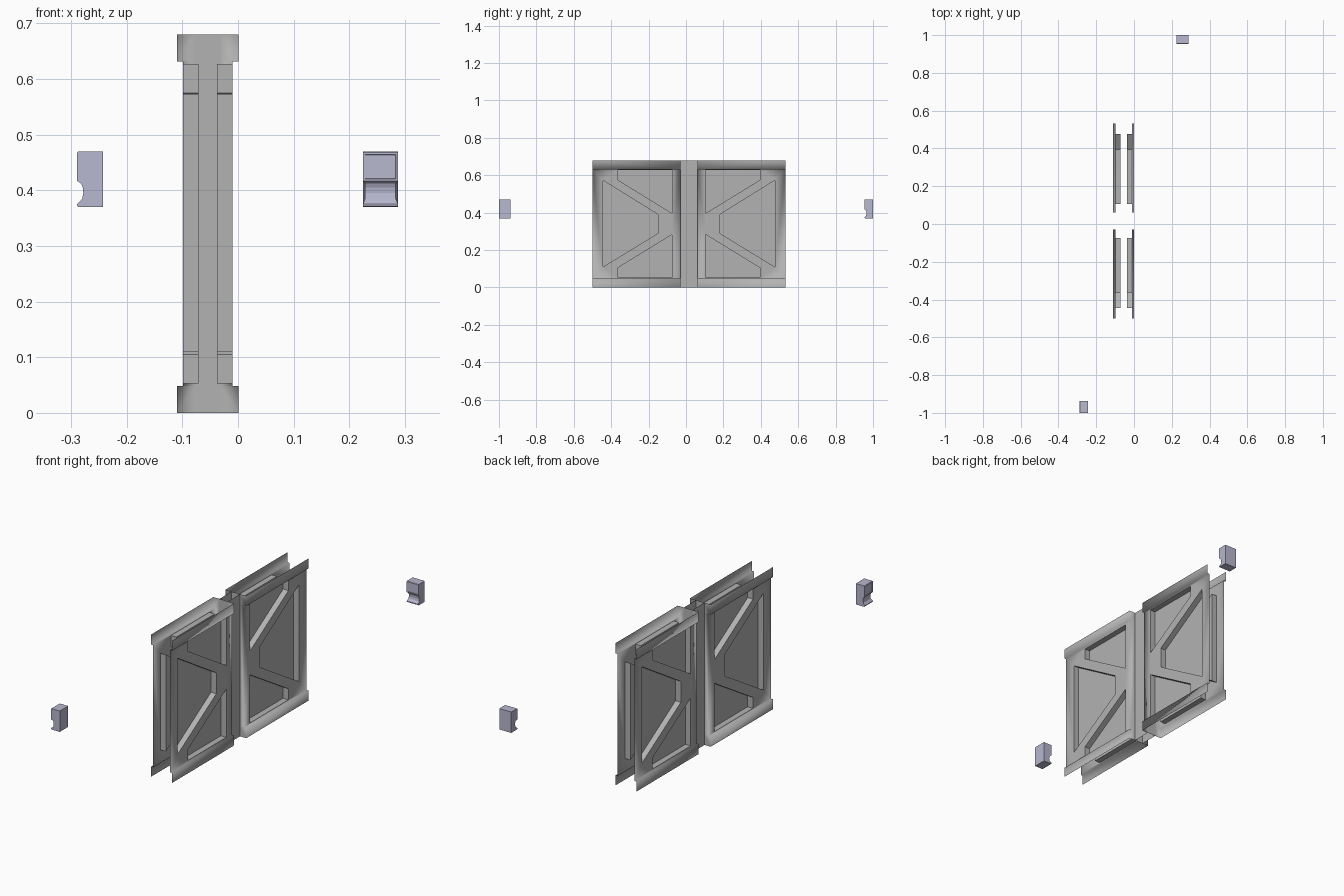
import bpy, bmesh, math

if "Cube" in bpy.data.objects:
    bpy.data.objects.remove(bpy.data.objects["Cube"])

AXIS = (-0.0545, 0.0155, 0)      # centre line of the double door
RAIL, SKIN, POST, PANEL = 0.0555, 0.0445, 0.0225, 0.0165   # depths from the centre plane
IN, OUT = 0.0455, 0.5155         # inner and outer ends of one leaf
Z0, Z1, Z2, Z3 = 0.0, 0.048, 0.632, 0.68


def material(name, rgb):
    m = bpy.data.materials.new(name)
    m.diffuse_color = (*rgb, 1)
    m.use_nodes = True
    m.node_tree.nodes["Principled BSDF"].inputs["Base Color"].default_value = m.diffuse_color
    return m


grey = material("grey metal", (0.45, 0.45, 0.45))
lavender = material("lavender plastic", (0.48, 0.48, 0.63))


def finish(name, bm, mat, loc=(0, 0, 0)):
    bmesh.ops.remove_doubles(bm, verts=bm.verts, dist=1e-5)
    me = bpy.data.meshes.new(name)
    bm.to_mesh(me)
    bm.free()
    me.materials.append(mat)
    ob = bpy.data.objects.new(name, me)
    ob.location = loc
    bpy.context.collection.objects.link(ob)
    return ob


def face(bm, pts):
    return bm.faces.new([bm.verts.new(p) for p in pts])


def mirror_xy(ob):
    m = ob.modifiers.new("mirror", 'MIRROR')
    m.use_axis = (True, True, False)
    m.use_mirror_merge = False


# Recess outlines on a leaf: (distance from middle, height)
side = [(0.165, 0.29), (0.46, 0.11), (0.46, 0.573), (0.165, 0.39)]
low = [(0.09, 0.053), (0.38, 0.053), (0.38, 0.105), (0.09, 0.283)]
high = [(u, 0.68 - z) for u, z in reversed(low)]
recesses = [side, low, high]

# Door skin: sheet with three openings
bm = bmesh.new()
edges = []
for loop in [[(IN, Z1), (OUT, Z1), (OUT, Z2), (IN, Z2)]] + recesses:
    vs = [bm.verts.new((SKIN, u, z)) for u, z in loop]
    edges += [bm.edges.new((vs[i], vs[(i + 1) % 4])) for i in range(4)]
bmesh.ops.triangle_fill(bm, use_beauty=True, use_dissolve=False, edges=edges, normal=(1, 0, 0))
for f in bm.faces:
    f.normal_update()
    if f.normal.x < 0:
        f.normal_flip()

# Top and bottom rails with their ledges
for a, b, ledge in ((Z0, Z1, Z1), (Z2, Z3, Z2)):
    face(bm, [(RAIL, IN, a), (RAIL, OUT, a), (RAIL, OUT, b), (RAIL, IN, b)])
    q = [(SKIN, IN, ledge), (RAIL, IN, ledge), (RAIL, OUT, ledge), (SKIN, OUT, ledge)]
    face(bm, q if ledge == Z1 else q[::-1])

# Return strips from the leaf down to the middle post
for a, b, d in ((Z0, Z1, RAIL), (Z1, Z2, SKIN), (Z2, Z3, RAIL)):
    face(bm, [(d, IN, a), (d, IN, b), (POST, IN, b), (POST, IN, a)])
skin = finish("door_frame", bm, grey, AXIS)
mirror_xy(skin)
skin.data.shade_smooth()

# Recessed panels with their side walls
bm = bmesh.new()
for loop in recesses:
    face(bm, [(PANEL, u, z) for u, z in loop])
    for i in range(4):
        (u0, z0), (u1, z1) = loop[i], loop[(i + 1) % 4]
        face(bm, [(PANEL, u0, z0), (SKIN, u0, z0), (SKIN, u1, z1), (PANEL, u1, z1)][::-1])
mirror_xy(finish("recessed_panels", bm, grey, AXIS))

# Middle post: open tube
bm = bmesh.new()
ring = [(POST, -IN), (POST, IN), (-POST, IN), (-POST, -IN)]
for i in range(4):
    (x0, y0), (x1, y1) = ring[i], ring[(i + 1) % 4]
    face(bm, [(x0, y0, Z0), (x1, y1, Z0), (x1, y1, Z3), (x0, y0, Z3)])
finish("middle_post", bm, grey, AXIS)


# Wall control box: side profile (depth, height) swept across its width, facing -y
def control_box(name, loc, turn):
    prof = [(0.023, 0), (0.023, 0.1), (-0.021, 0.1), (-0.023, 0.098), (-0.023, 0.047),
            (-0.016, 0.042), (-0.013, 0.035), (-0.012, 0.025), (-0.014, 0.015),
            (-0.023, 0.005), (-0.023, 0.002), (-0.021, 0)]
    w = 0.0315
    bm = bmesh.new()
    f = face(bm, [(-w, y, z) for y, z in prof])
    ext = bmesh.ops.extrude_face_region(bm, geom=[f])["geom"]
    bmesh.ops.translate(bm, vec=(2 * w, 0, 0),
                        verts=[v for v in ext if isinstance(v, bmesh.types.BMVert)])
    bmesh.ops.recalc_face_normals(bm, faces=bm.faces)
    bm.normal_update()
    # Screen: inset frame and sunken plate
    front = [f for f in bm.faces if f.normal.y < -0.99 and f.calc_center_median().z > 0.06]
    bmesh.ops.inset_region(bm, faces=front, thickness=0.005)
    bmesh.ops.inset_region(bm, faces=front, thickness=0.0008, depth=-0.002)
    # Chamfered upright corners beside the grip
    corner = [e for e in bm.edges if all(abs(abs(v.co.x) - w) < 1e-5 and v.co.y < -0.01
              for v in e.verts) and abs(e.verts[0].co.x - e.verts[1].co.x) < 1e-5
              and max(v.co.z for v in e.verts) < 0.048]
    for e in corner:
        for v in e.verts:
            if -0.02 < v.co.y:
                v.co.x = math.copysign(w - 0.004, v.co.x)
    ob = finish(name, bm, lavender, loc)
    ob.rotation_euler.z = turn
    return ob


control_box("back_control_box", (0.256, 0.977, 0.37), 0)
control_box("front_control_box", (-0.266, -0.9685, 0.37), -math.pi / 2)
